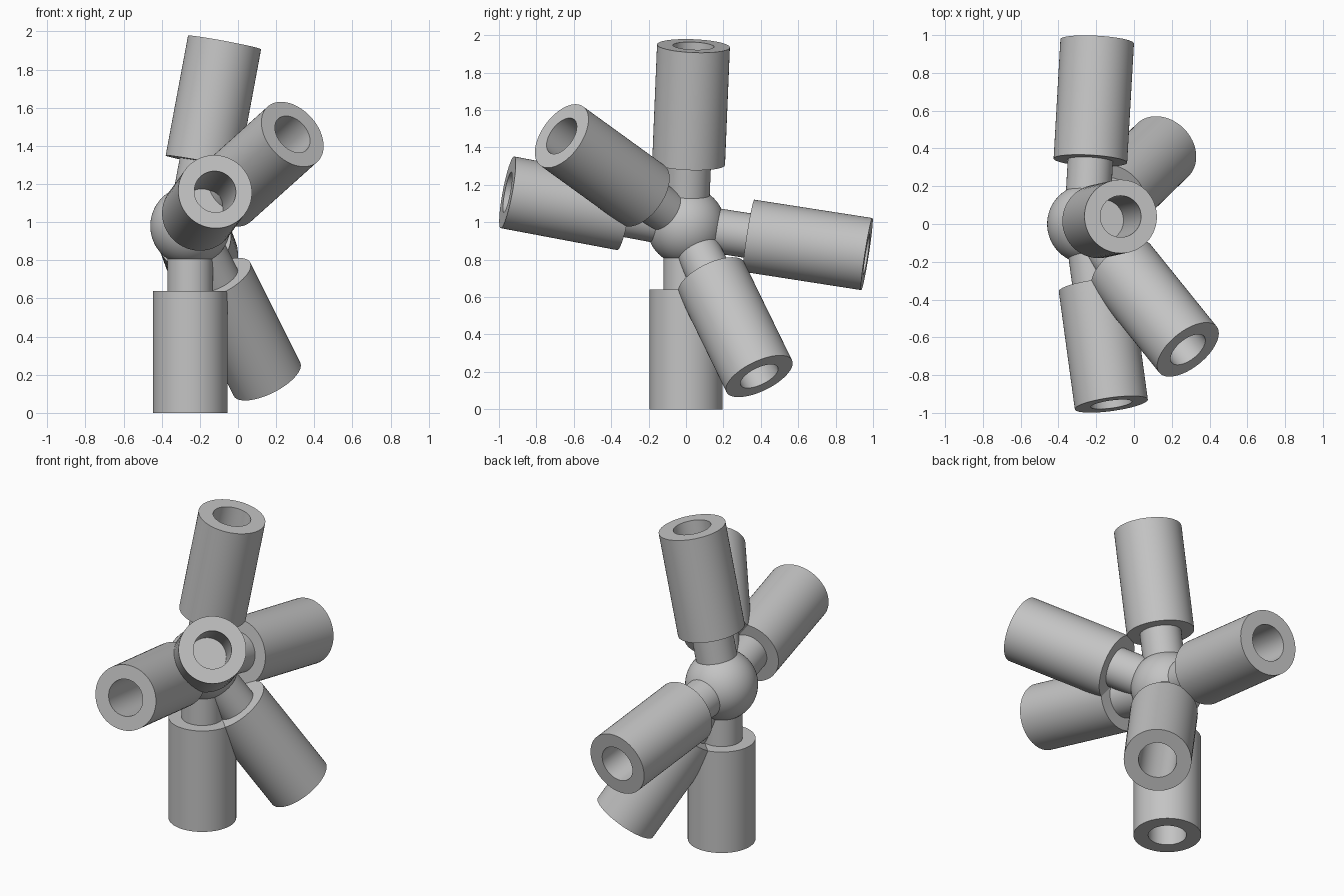
import bpy, bmesh, math
from mathutils import Vector, Matrix

cube = bpy.data.objects.get("Cube")
if cube:
    bpy.data.objects.remove(cube, do_unlink=True)

HUB = Vector((-0.25, 0, 0.98))
REACH = 0.98

grey = bpy.data.materials.new("plain grey")
grey.use_nodes = True
colour = (0.55, 0.55, 0.55, 1)
grey.diffuse_color = colour
grey.node_tree.nodes["Principled BSDF"].inputs["Base Color"].default_value = colour


def finish(obj):
    """Apply the material and smooth the round faces only."""
    obj.data.materials.clear()
    obj.data.materials.append(grey)
    bpy.ops.object.select_all(action='DESELECT')
    obj.select_set(True)
    bpy.context.view_layer.objects.active = obj
    bpy.ops.object.shade_smooth_by_angle(angle=math.radians(30))


def lathe(name, profile, direction):
    """Spin a (radius, distance) profile about an axis leaving the hub."""
    bm = bmesh.new()
    verts = [bm.verts.new((r, 0, d)) for r, d in profile]
    edges = [bm.edges.new(pair) for pair in zip(verts, verts[1:])]
    bmesh.ops.spin(bm, geom=verts + edges, cent=(0, 0, 0), axis=(0, 0, 1),
                   angle=math.tau, steps=64, use_duplicate=False)
    bmesh.ops.remove_doubles(bm, verts=bm.verts, dist=0.0001)
    bmesh.ops.recalc_face_normals(bm, faces=bm.faces)
    mesh = bpy.data.meshes.new(name)
    bm.to_mesh(mesh)
    bm.free()
    obj = bpy.data.objects.new(name, mesh)
    bpy.context.collection.objects.link(obj)
    turn = Vector(direction).to_track_quat('Z', 'Y').to_matrix().to_4x4()
    obj.matrix_world = Matrix.Translation(HUB) @ turn
    finish(obj)


# Central ball
bpy.ops.mesh.primitive_uv_sphere_add(segments=64, ring_count=32, radius=0.21, location=HUB)
hub = bpy.context.object
hub.name = "hub_ball"
finish(hub)

# Arm: neck, thicker sleeve and blind bore in the outer end
arm_profile = [(0, 0.08), (0.12, 0.08), (0.12, 0.34), (0.195, 0.34),
               (0.195, REACH), (0.11, REACH), (0.11, 0.47), (0, 0.47)]

arms = {
    "bottom_arm": (0, 0, -1),
    "top_arm": (0.18, 0.04, 0.965),
    "back_arm": (0.055, 0.965, -0.15),
    "front_arm": (0.13, -0.955, 0.18),
    "upper_left_arm": (0.54, -0.67, 0.485),
    "lower_back_arm": (0.40, 0.39, -0.80),
}
for name, direction in arms.items():
    lathe(name, arm_profile, direction)
